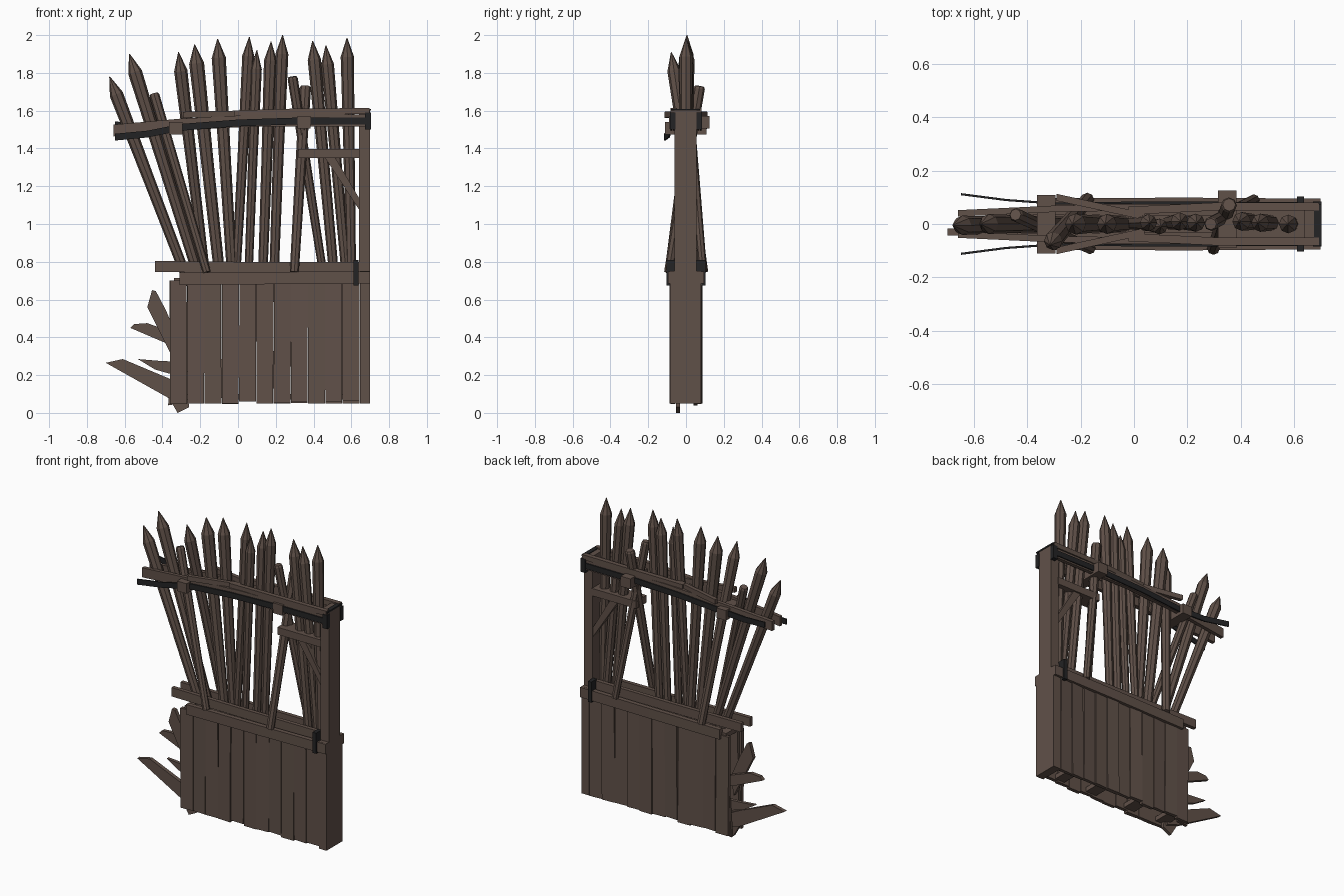
import bpy, bmesh, math, random
from mathutils import Vector

random.seed(4)


def mat(name, c):
    m = bpy.data.materials.new(name)
    m.diffuse_color = (*c, 1)
    return m


WOOD = mat("weathered_brown_wood", (0.118, 0.082, 0.066))
IRON = mat("black_iron", (0.017, 0.017, 0.018))


def finish(name, bm, m):
    bmesh.ops.recalc_face_normals(bm, faces=bm.faces[:])
    me = bpy.data.meshes.new(name)
    bm.to_mesh(me)
    bm.free()
    me.materials.append(m)
    ob = bpy.data.objects.new(name, me)
    bpy.context.collection.objects.link(ob)
    return ob


def loft(name, rings, m=WOOD):
    """Join equal-sized rings of points into a closed solid."""
    bm = bmesh.new()
    vs = [[bm.verts.new(p) for p in r] for r in rings]
    n = len(vs[0])
    for a, b in zip(vs, vs[1:]):
        for i in range(n):
            bm.faces.new((a[i], a[(i + 1) % n], b[(i + 1) % n], b[i]))
    bm.faces.new(vs[0])
    bm.faces.new(vs[-1])
    return finish(name, bm, m)


def box(name, x0, x1, y0, y1, z0, z1, m=WOOD):
    ring = lambda z: [(x0, y0, z), (x1, y0, z), (x1, y1, z), (x0, y1, z)]
    return loft(name, [ring(z0), ring(z1)], m)


def ribbon(name, pts, h, t, m=WOOD):
    """Upright rectangular strip following a path of points."""
    return loft(name, [[(x, y - t / 2, z - h / 2), (x, y + t / 2, z - h / 2),
                        (x, y + t / 2, z + h / 2), (x, y - t / 2, z + h / 2)]
                       for x, y, z in pts], m)


def pole(name, base, top, r, point=True, sides=8):
    """Round stake, sharpened to a point or cut flat."""
    a, b = Vector(base), Vector(top)
    d = b - a
    L = d.length
    d.normalize()
    u = d.cross(Vector((0, 1, 0))).normalized()
    v = d.cross(u)
    prof = [(0, r * 0.8), (L * 0.5, r * 0.92)]
    prof += [(L - 0.10, r * 1.1), (L, 0.002)] if point else [(L - 0.012, r), (L, r * 0.8)]
    rings = []
    for s, rad in prof:
        rings.append([a + d * s + (u * math.cos(k * math.tau / sides)
                      + v * math.sin(k * math.tau / sides)) * rad for k in range(sides)])
    return loft(name, rings)


def shard(name, pts, y, t, lean=0):
    """Flat broken plank from an x-z outline."""
    return loft(name, [[(x, y + s * t / 2 + lean * i, z) for i, (x, z) in enumerate(pts)]
                       for s in (-1, 1)])


# Lower wall: plank rows front and back
n, x0, x1 = 11, -0.36, 0.645
w = (x1 - x0) / n
for side, label in ((-1, "front"), (1, "back")):
    for i in range(n):
        a, b = x0 + i * w, x0 + (i + 1) * w - 0.002
        j = [random.uniform(-0.004, 0.004) for _ in range(4)]
        zb = 0.055 + random.uniform(-0.008, 0.008)
        yo, yi = side * (0.082 + j[0]), side * 0.058
        tw = j[1] * 0.8
        rings = [[(a + o, yo + tw, z), (b + o, yo - tw, z), (b + o, yi, z), (a + o, yi, z)]
                 for z, o in ((zb, 0), (0.70, j[2]))]
        loft(f"{label}_plank_{i}", rings)
    # Outer and inner middle rails
    ribbon(f"{label}_lower_rail", [(-0.31, side * 0.082, 0.71), (0.2, side * 0.084, 0.714),
                                   (0.70, side * 0.08, 0.717)], 0.065, 0.03)
    ribbon(f"{label}_middle_rail", [(-0.44, side * 0.047, 0.775), (0.1, side * 0.045, 0.77),
                                    (0.66, side * 0.042, 0.77)], 0.058, 0.026)
    # Iron clip over the rails
    box(f"{label}_rail_clip", 0.612, 0.638, min(side * 0.05, side * 0.104),
        max(side * 0.05, side * 0.104), 0.675, 0.81, IRON)

box("wall_cap_board", -0.34, 0.66, -0.07, 0.07, 0.685, 0.715)
box("end_plank", 0.645, 0.70, -0.085, 0.08, 0.05, 0.75)
box("corner_post", 0.64, 0.70, -0.06, 0.055, 0.70, 1.605)
for i, (xa, xb) in enumerate(((-0.30, -0.22), (-0.05, 0.03), (0.25, 0.33), (0.5, 0.57))):
    box(f"bottom_crosspiece_{i}", xa, xb, -0.06, 0.06, 0.07, 0.10)

# Splintered planks at the broken end
shard("broken_long_plank", [(-0.28, 0.05), (-0.37, 0.08), (-0.70, 0.265), (-0.61, 0.285),
                            (-0.36, 0.18), (-0.28, 0.14)], -0.03, 0.025)
shard("broken_short_plank", [(-0.30, 0.19), (-0.44, 0.23), (-0.53, 0.285), (-0.41, 0.275),
                             (-0.30, 0.27)], 0.03, 0.022)
shard("broken_middle_plank", [(-0.30, 0.34), (-0.36, 0.36), (-0.57, 0.45), (-0.55, 0.47),
                              (-0.48, 0.475), (-0.30, 0.41)], 0.01, 0.025)
shard("broken_upper_plank", [(-0.34, 0.28), (-0.44, 0.48), (-0.48, 0.56), (-0.455, 0.65),
                             (-0.435, 0.645), (-0.38, 0.54), (-0.32, 0.40)], -0.02, 0.025)
shard("broken_foot_plank", [(-0.32, 0.0), (-0.26, 0.03), (-0.29, 0.69), (-0.35, 0.69),
                            (-0.36, 0.07)], -0.042, 0.02)
shard("broken_back_plank", [(-0.37, 0.04), (-0.30, 0.05), (-0.27, 0.70), (-0.32, 0.70)], 0.05, 0.02)

# Sharpened stakes: base x, tip x, tip z, radius, y
stakes = [(-0.27, -0.68, 1.78, 0.033, -0.005), (-0.205, -0.575, 1.90, 0.034, 0.0),
          (-0.095, -0.23, 1.95, 0.036, 0.0), (-0.03, -0.108, 1.98, 0.034, 0.0),
          (-0.012, 0.06, 1.99, 0.029, 0.005), (0.055, 0.10, 1.92, 0.027, -0.01),
          (0.13, 0.175, 1.965, 0.031, 0.01), (0.19, 0.236, 2.0, 0.031, 0.005),
          (0.51, 0.395, 1.97, 0.032, 0.01), (0.575, 0.465, 1.945, 0.031, 0.005),
          (0.60, 0.577, 1.985, 0.032, 0.0)]
for i, (bx, tx, tz, r, y) in enumerate(stakes):
    pole(f"stake_{i}", (bx, y * 0.5, 0.71), (tx, y, tz), r)

# Slanted bracing poles crossing from front to back
pole("front_brace_left", (-0.165, -0.092, 0.745), (-0.445, 0.035, 1.69), 0.027, False)
pole("front_brace_right", (0.298, -0.092, 0.745), (0.357, 0.072, 1.73), 0.030, False)
pole("back_brace_left", (-0.175, 0.092, 0.745), (-0.315, -0.078, 1.91), 0.032)
pole("back_brace_right", (0.45, 0.09, 0.745), (0.288, 0.0, 1.78), 0.027, False)

# Bowed top beams with iron straps, splayed at the broken end
for side, label in ((-1, "front"), (1, "back")):
    ribbon(f"{label}_top_beam", [(-0.66, side * 0.04, 1.495), (-0.3, side * 0.057, 1.527),
                                 (0.1, side * 0.064, 1.548), (0.68, side * 0.062, 1.548)], 0.062, 0.024)
    zl = 1.46 if side < 0 else 1.525
    strap = [(-0.65, side * 0.112, zl), (-0.48, side * 0.09, zl * 0.5 + 0.746),
             (-0.3, side * 0.077, 1.512), (0.0, side * 0.08, 1.535),
             (0.3, side * 0.08, 1.545), (0.70, side * 0.077, 1.545)]
    ribbon(f"{label}_iron_strap", strap, 0.036, 0.008, IRON)
    # Upper rail, and its loose broken length
    ribbon(f"{label}_upper_rail", [(-0.02, side * 0.05, 1.585), (0.3, side * 0.065, 1.595),
                                   (0.695, side * 0.066, 1.598)], 0.032, 0.03)
    ribbon(f"{label}_loose_rail", [(-0.29, side * 0.10, 1.578), (0.04, side * 0.028, 1.585)], 0.032, 0.026)
    # Iron corner plate
    ya, yb = sorted((side * 0.055, side * 0.084))
    box(f"{label}_corner_plate", 0.672, 0.704, ya, yb, 1.50, 1.59, IRON)
box("corner_strap", 0.675, 0.703, -0.08, 0.075, 1.60, 1.61, IRON)

# Cross blocks tying the beams together
box("cross_block_left", -0.365, -0.295, -0.11, 0.108, 1.475, 1.54)
box("cross_block_right", 0.315, 0.385, -0.09, 0.125, 1.505, 1.572)

# Short board and diagonal strut beside the post
box("short_board", 0.32, 0.645, -0.05, 0.058, 1.35, 1.398)
shard("diagonal_strut", [(0.455, 1.36), (0.645, 1.07), (0.645, 1.13), (0.51, 1.36)], 0.003, 0.09)
